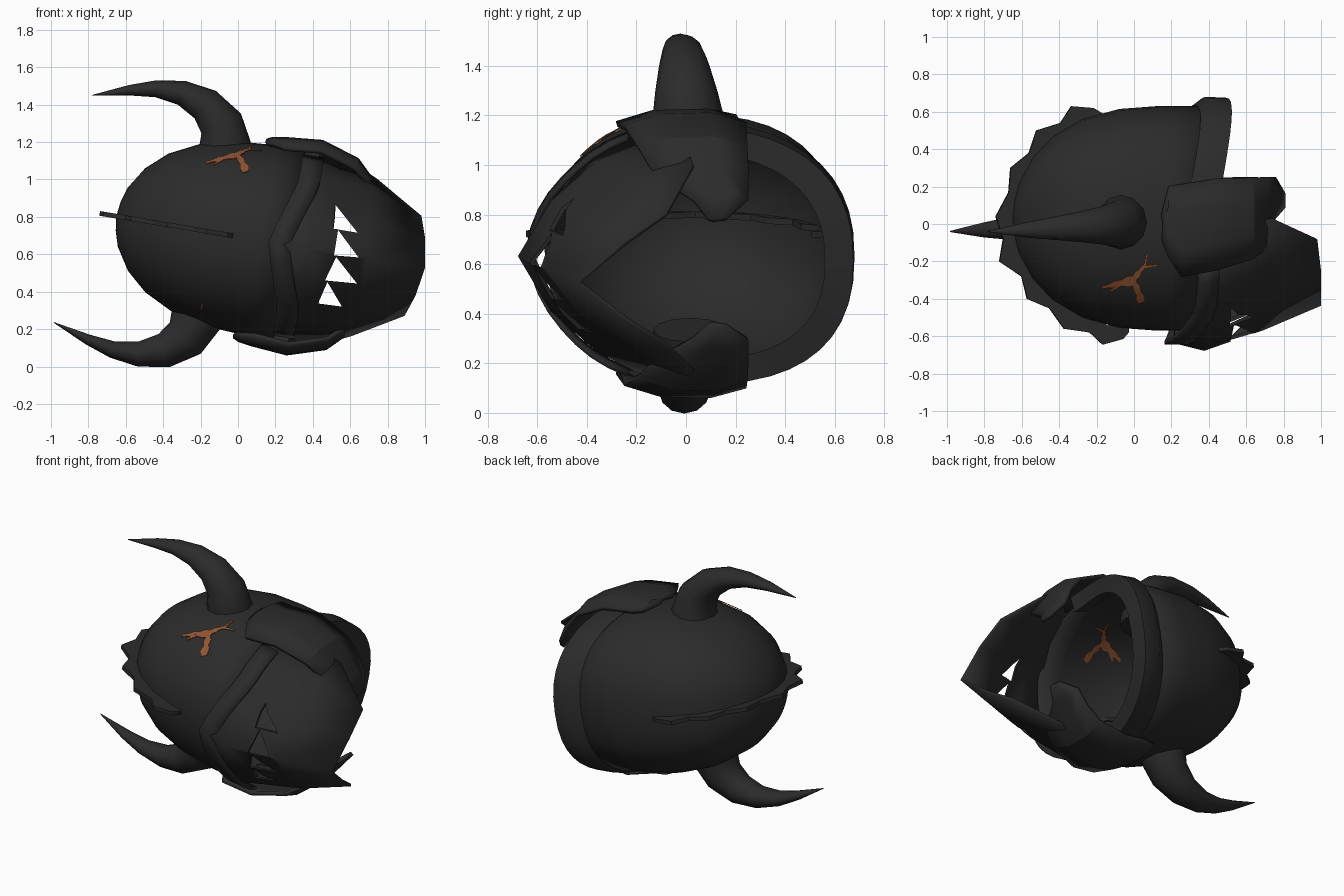
import bpy, math
from mathutils import Matrix, Vector

if "Cube" in bpy.data.objects:
    bpy.data.objects.remove(bpy.data.objects["Cube"])

# Parts are modelled on a tilted axis: a = crown to chin, y = front to back, c = side to side
TILT = Matrix.Translation((0, 0, 0.695)) @ Matrix.Rotation(math.radians(9.5), 4, 'Y')
INV = TILT.inverted()


def mat(name, col):
    m = bpy.data.materials.new(name)
    m.diffuse_color = (*col, 1)
    m.use_nodes = True
    m.node_tree.nodes["Principled BSDF"].inputs["Base Color"].default_value = m.diffuse_color
    return m


DARK = mat("dark_iron", (0.024, 0.024, 0.024))
RUST = mat("orange_paint", (0.28, 0.088, 0.032))


def make(name, verts, faces, material=DARK, smooth=40, thick=0, offset=0, world=False):
    me = bpy.data.meshes.new(name)
    me.from_pydata([Vector(v) if world else TILT @ Vector(v) for v in verts], [], faces)
    me.materials.append(material)
    ob = bpy.data.objects.new(name, me)
    bpy.context.collection.objects.link(ob)
    bpy.context.view_layer.objects.active = ob
    for o in bpy.context.selected_objects:
        o.select_set(False)
    ob.select_set(True)
    bpy.ops.object.mode_set(mode='EDIT')
    bpy.ops.mesh.select_all(action='SELECT')
    bpy.ops.mesh.normals_make_consistent(inside=False)
    bpy.ops.object.mode_set(mode='OBJECT')
    if smooth:
        bpy.ops.object.shade_smooth_by_angle(angle=math.radians(smooth))
    if thick:
        s = ob.modifiers.new("thickness", 'SOLIDIFY')
        s.thickness, s.offset = thick, offset
    return ob


def grid_faces(rows, cols, wrap=False):
    n = cols if wrap else cols - 1
    return [(i * cols + j, i * cols + (j + 1) % cols,
             (i + 1) * cols + (j + 1) % cols, (i + 1) * cols + j)
            for i in range(rows - 1) for j in range(n)]


def flip(verts, s):
    return [(a, y, c * s) for a, y, c in verts]


# Dome cross-section: rounder at the front, squarer at the back
PROFILE = [(-0.66, 0), (-0.65, 0.15), (-0.625, 0.31), (-0.55, 0.54), (-0.44, 0.73),
           (-0.28, 0.885), (-0.08, 0.975), (0.12, 1.0), (0.3, 1.0), (0.6, 1.0)]
FRONT_EXP, BACK_EXP = 2.12, 2.4


def radius(a):
    for (a0, r0), (a1, r1) in zip(PROFILE, PROFILE[1:]):
        if a <= a1:
            return r0 + (r1 - r0) * (a - a0) / (a1 - a0)
    return 1.0


def section(t, ry=0.6, rc=0.515):
    s, k = math.sin(t), math.cos(t)
    e = 2 / (BACK_EXP if s > 0 else FRONT_EXP)
    return (0.03 + ry * math.copysign(abs(s) ** e, s), rc * math.copysign(abs(k) ** e, k))


def hem(t):
    return 0.28 + 0.14 * max(0, math.sin(t))


# Dome shell, open towards the chin
SEG = 40
verts = []
levels = PROFILE[1:8] + [(None, 1.0)]
for a, r in levels:
    for j in range(SEG):
        t = math.tau * j / SEG
        y, c = section(t, 0.6 * r, 0.515 * r)
        verts.append((hem(t) if a is None else a, y, c))
faces = grid_faces(len(levels), SEG, True)
verts.append((-0.66, 0.03, 0))
faces += [(len(verts) - 1, (j + 1) % SEG, j) for j in range(SEG)]
make("dome", verts, faces, thick=0.016, offset=-1)

# Neck rim: flared box section around the back half
verts = []
N = 25
for i in range(N):
    t = math.radians(-8 + 196 * i / (N - 1))
    h = hem(t)
    for ry, rc, da in ((0.605, 0.52, -0.09), (0.65, 0.53, -0.03), (0.645, 0.525, 0.08),
                       (0.53, 0.42, 0.08), (0.54, 0.44, -0.01)):
        y, c = section(t, ry, rc)
        verts.append((h + da, y, c))
faces = grid_faces(N, 5, True) + [tuple(range(5)), tuple(range(5 * N - 5, 5 * N))]
make("neck_rim", verts, faces)

# Brow band across the front, dipping to a point in the middle
verts = []
N = 17
for i in range(N):
    t = math.radians(-24 - 132 * i / (N - 1))
    mid = max(0, 1 - abs(i - 8) / 4.5)
    y, c = section(t, 0.615, 0.525)
    for d in (0, 0.115):
        verts.append((0.27 - 0.105 * mid + d, y - 0.05 * mid, c))
make("brow_band", verts, grid_faces(N, 2), smooth=60, thick=0.02)

# Face plate: ridged visor, listed for one half and mirrored
half = [[(0.22, -0.63, 0), (0.25, -0.54, 0.20), (0.28, -0.40, 0.36), (0.30, -0.20, 0.48)],
        [(0.38, -0.67, 0), (0.38, -0.54, 0.22), (0.38, -0.36, 0.38), (0.40, -0.10, 0.49)],
        [(0.70, -0.56, 0), (0.69, -0.41, 0.20), (0.67, -0.19, 0.36), (0.55, 0.00, 0.48)],
        [(1.01, -0.43, 0), (0.985, -0.25, 0.15), (0.945, -0.08, 0.265), (0.68, 0.03, 0.42)]]
verts = []
for row in half:
    verts += flip(row[:0:-1], -1) + row
plate = make("face_plate", verts, grid_faces(4, 7), smooth=85, thick=0.016)

# Toothed openings in the face plate
teeth = [((0.52, 0.866), (0.64, 0.715), (0.51, 0.737)),
         ((0.535, 0.73), (0.645, 0.583), (0.513, 0.594)),
         ((0.525, 0.585), (0.636, 0.444), (0.465, 0.46)),
         ((0.478, 0.452), (0.556, 0.32), (0.428, 0.337))]
verts, faces = [], []
for tri in teeth:
    b = len(verts)
    verts += [(x, y, z) for y in (-1, -0.1) for x, z in tri]
    faces += [(b, b + 1, b + 2), (b + 5, b + 4, b + 3)]
    faces += [(b + k, b + 3 + k, b + 3 + (k + 1) % 3, b + (k + 1) % 3) for k in range(3)]
cutter = make("tooth_cutter", verts, faces, smooth=0, world=True)
cutter.hide_render = True
cutter.display_type = 'WIRE'
cut = plate.modifiers.new("teeth", 'BOOLEAN')
cut.operation, cut.solver, cut.object = 'DIFFERENCE', 'EXACT', cutter

# Cheek guards: (a, height, front y, back y, edge drop)
cheek = [(0.07, 0.53, -0.08, 0.05, 0.02), (0.10, 0.545, -0.17, 0.20, 0.03),
         (0.17, 0.555, -0.28, 0.21, 0.05), (0.36, 0.572, -0.245, 0.24, 0.05),
         (0.56, 0.51, -0.185, 0.245, 0.05), (0.65, 0.42, -0.13, 0.25, 0.04),
         (0.71, 0.31, 0.03, 0.25, 0.03), (0.775, 0.215, 0.09, 0.16, 0)]
verts = []
for a, c, y0, y1, d in cheek:
    for f, drop in ((0, d), (0.3, 0.005), (0.7, 0), (1, d * 0.8)):
        verts.append((a, y0 + (y1 - y0) * f, c - drop))
for s, side in ((1, "upper"), (-1, "lower")):
    make(side + "_cheek_guard", flip(verts, s), grid_faces(len(cheek), 4), smooth=25, thick=0.025)

# Horns: (x, z, radius, radius across y) along a curved path
path = [(-0.07, 1.10, 0.15, 0.15), (-0.07, 1.19, 0.138, 0.145), (-0.09, 1.30, 0.118, 0.125),
        (-0.175, 1.40, 0.093, 0.102), (-0.30, 1.463, 0.067, 0.08), (-0.44, 1.485, 0.045, 0.06),
        (-0.58, 1.477, 0.028, 0.04), (-0.78, 1.45, 0.002, 0.003)]
pts = [INV @ Vector((p[0], 0, p[1])) for p in path]
verts, K = [], 12
for i, p in enumerate(pts):
    d = (pts[min(i + 1, len(pts) - 1)] - pts[max(i - 1, 0)]).normalized()
    n = Vector((d.z, 0, -d.x))
    r, ry = path[i][2:]
    shift = Vector((0, 0.018 - 0.058 * i / 7, 0))
    for j in range(K):
        t = math.tau * j / K
        verts.append(tuple(p + shift + n * r * math.cos(t) + Vector((0, ry * math.sin(t), 0))))
faces = grid_faces(len(pts), K, True) + [tuple(range(K)), tuple(range(K * 7, K * 8))]
for s, side in ((1, "upper"), (-1, "lower")):
    make(side + "_horn", flip(verts, s), faces, smooth=50)

# Jagged crest over the crown
edge = [(-0.03, -0.58), (-0.06, -0.615), (-0.17, -0.645), (-0.24, -0.58), (-0.38, -0.56),
        (-0.46, -0.45), (-0.58, -0.40), (-0.61, -0.28), (-0.73, -0.20), (-0.71, -0.08),
        (-0.75, 0.04), (-0.68, 0.17), (-0.67, 0.30), (-0.57, 0.38), (-0.53, 0.50),
        (-0.40, 0.54), (-0.34, 0.63), (-0.22, 0.62), (-0.17, 0.59)]
verts = []
for a, y in edge:
    verts += [(a, y, 0), (a * 0.85, 0.03 + (y - 0.03) * 0.85, 0)]
make("crest", verts, grid_faces(len(edge), 2), smooth=0, thick=0.025)

# Paint scratches on the upper side of the dome, outside and inside
arms = [((-0.235, -0.34), (-0.07, -0.30), 0.007, 0.032), ((-0.08, -0.29), (-0.015, -0.42), 0.016, 0.024),
        ((-0.08, -0.30), (-0.02, -0.22), 0.024, 0.008), ((-0.02, -0.23), (0.05, -0.22), 0.010, 0.005),
        ((-0.02, -0.22), (-0.01, -0.16), 0.008, 0.005), ((-0.15, -0.33), (-0.19, -0.36), 0.012, 0.004)]


def on_dome(a, y, off):
    r, v = radius(a), abs(y - 0.03) / 0.6
    return (a, y, 0.515 * max(0, r ** FRONT_EXP - v ** FRONT_EXP) ** (1 / FRONT_EXP) + off)


for off, layer in ((0.006, "outer"), (-0.028, "inner")):
    verts, faces = [], []
    for p, q, w0, w1 in arms:
        p, q = Vector(p), Vector(q)
        n = (q - p).orthogonal().normalized()
        base = len(verts)
        for i in range(6):
            f = i / 5
            w = (w0 + (w1 - w0) * f) * (0.7 if i % 2 else 1.1)
            for s in (-1, 1):
                o = p.lerp(q, f) + n * w * s
                verts.append(on_dome(o.x, o.y, off))
        faces += [tuple(base + k for k in f) for f in grid_faces(6, 2)]
    make(layer + "_scratches", verts, faces, RUST, 0, 0.004)

# Small paint fleck beside the lower horn
fleck = [on_dome(-0.13 + da, -0.32 + dy, 0.006) for da, dy in
         ((-0.008, -0.025), (0.008, -0.02), (0.006, 0.02), (-0.006, 0.015))]
make("lower_fleck", flip(fleck, -1), [(0, 1, 2, 3)], RUST, 0, 0.004)
